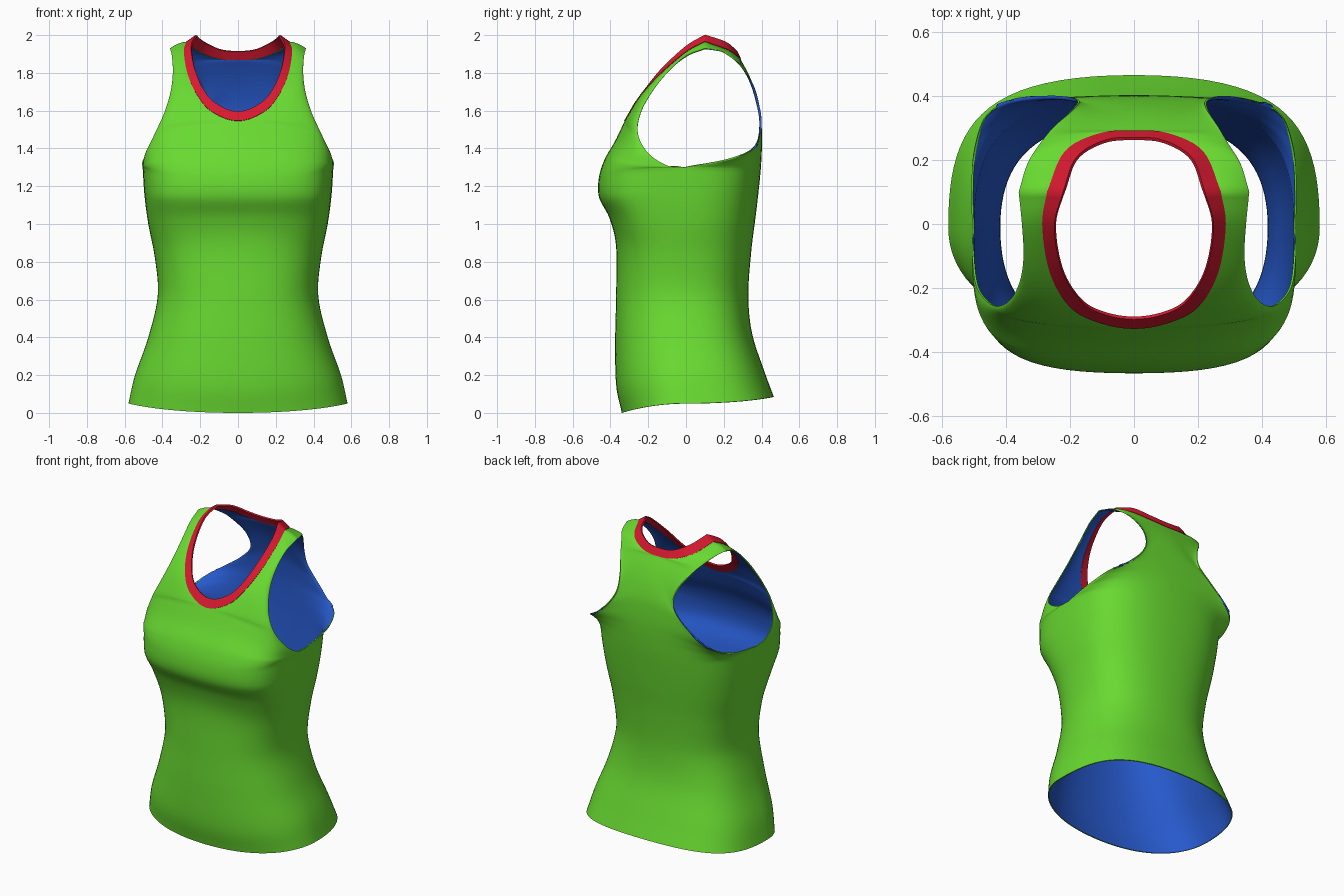
import bpy, bmesh
from mathutils import Vector

if "Cube" in bpy.data.objects:
    bpy.data.objects.remove(bpy.data.objects["Cube"])

SUB, COLS = 6, 22


def material(name, rgb):
    m = bpy.data.materials.new(name)
    m.diffuse_color = (*rgb, 1)
    m.use_nodes = True
    m.node_tree.nodes["Principled BSDF"].inputs["Base Color"].default_value = m.diffuse_color
    return m


GREEN = material("green_cloth", (0.14, 0.70, 0.03))
BLUE = material("blue_lining", (0.02, 0.10, 0.60))
RED = material("red_trim", (0.70, 0.01, 0.03))

# Side seam, hem to armpit (shared by front and back)
SEAM = [(.58, -.01, .05), (.545, -.01, .2), (.475, -.01, .4), (.425, -.01, .62),
        (.44, -.01, .82), (.475, -.01, 1.0), (.495, -.01, 1.15), (.505, -.01, 1.30)]
# Centre lines (y, z), hem to neckline
FRONT_MID = [(-.34, 0), (-.37, .15), (-.375, .38), (-.37, .62), (-.37, .88), (-.405, 1.03),
             (-.46, 1.14), (-.462, 1.24), (-.432, 1.34), (-.375, 1.44)]
BACK_MID = [(.465, .085), (.415, .22), (.35, .42), (.33, .62), (.345, .85), (.37, 1.05),
            (.385, 1.18), (.395, 1.28), (.40, 1.36), (.402, 1.42), (.402, 1.48), (.398, 1.55),
            (.388, 1.63), (.362, 1.72), (.328, 1.80)]
# Neckline seam, centre to shoulder, and the free lip of the trim
FRONT_NECK = [(0, -.325, 1.545), (.14, -.295, 1.595), (.215, -.24, 1.68),
              (.265, -.14, 1.79), (.285, 0, 1.91), (.27, .10, 1.965)]
FRONT_LIP = [(0, -.295, 1.595), (.12, -.27, 1.64), (.185, -.215, 1.715),
             (.23, -.125, 1.825), (.247, 0, 1.94), (.22, .10, 2.0)]
BACK_NECK = [(0, .29, 1.87), (.11, .28, 1.88), (.215, .225, 1.92), (.27, .10, 1.965)]
BACK_LIP = [(0, .268, 1.915), (.095, .258, 1.925), (.18, .205, 1.965), (.22, .10, 2.0)]
# Armhole edges, armpit to shoulder
FRONT_ARM = [(.505, -.1, 1.31), (.49, -.2, 1.375), (.44, -.255, 1.48), (.39, -.24, 1.59),
             (.357, -.18, 1.70), (.345, -.1, 1.80), (.35, 0, 1.89), (.36, .10, 1.93)]
BACK_ARM = [(.508, .1, 1.32), (.50, .22, 1.345), (.465, .33, 1.385), (.39, .38, 1.43),
            (.29, .40, 1.52), (.228, .39, 1.62), (.225, .36, 1.73), (.265, .30, 1.83),
            (.30, .24, 1.88), (.335, .18, 1.915), (.36, .10, 1.93)]
# Roundness of the cross-sections: (row, handle along x, handle along y)
FRONT_SHAPE = [(0, .7, .55), (3, .75, .6), (6, .9, .8), (8, .9, .75), (11, .6, .5), (15, .5, .5)]
BACK_SHAPE = [(0, .85, .65), (3, .75, .6), (7, .8, .7), (11, .6, .5), (18, .5, .5)]


def spline(pts, corner):
    """Smooth curve through pts, with a break in direction at index corner."""
    p = [Vector(q) for q in pts]
    last = len(p) - 1

    def tangent(i, out):
        if i in (0, corner, last):
            if i == last or (i == corner and not out and i > 0):
                return p[i] - p[i - 1]
            t = p[i + 1] - p[i]
            return Vector((t.x * 1.2, 0, 0)) if i == corner and p[i].x == 0 else t
        return (p[i + 1] - p[i - 1]) / 2

    res = []
    for i in range(last):
        a, b, m, n = p[i], p[i + 1], tangent(i, True), tangent(i + 1, False)
        for k in range(SUB):
            t = k / SUB
            t2, t3 = t * t, t * t * t
            res.append(a * (2*t3 - 3*t2 + 1) + m * (t3 - 2*t2 + t) + b * (3*t2 - 2*t3) + n * (t3 - t2))
    return res + [p[last]]


def shape_at(keys, r):
    for (r0, a0, b0), (r1, a1, b1) in zip(keys, keys[1:]):
        if r <= r1:
            t = (r - r0) / (r1 - r0)
            return a0 + (a1 - a0) * t, b0 + (b1 - b0) * t
    return keys[-1][1:]


def add_grid(bm, rows):
    v = [[bm.verts.new(q) for q in row] for row in rows]
    for r0, r1 in zip(v, v[1:]):
        for i in range(len(r0) - 1):
            bm.faces.new((r0[i], r0[i + 1], r1[i + 1], r1[i]))


def panel(bm, mid, neck, arm, shape, side, narrow=0.0):
    """Half of the front or back, swept from the centre/neck edge to the seam/armhole edge."""
    inner = spline([(0, y, z) for y, z in mid] + neck, len(mid))
    arm = [(x - narrow * max(0, 1 - abs(z - 1.65) / .22), y, z) for x, y, z in arm]
    outer = spline(SEAM + arm, len(SEAM) - 1)
    rows = []
    for j, (a, d) in enumerate(zip(inner, outer)):
        h1, h2 = shape_at(shape, j / SUB)
        b = Vector((a.x + h1 * (d.x - a.x), a.y, a.z))
        c = Vector((d.x, d.y + h2 * (a.y - d.y), d.z))
        row = []
        for i in range(COLS + 1):
            t = i / COLS
            u = 1 - t
            q = a * u**3 + b * (3*u*u*t) + c * (3*u*t*t) + d * t**3
            row.append((q.x * side, q.y, q.z))
        rows.append(row)
    add_grid(bm, rows)


def finish(bm, name, mats, thickness, offset):
    bmesh.ops.remove_doubles(bm, verts=bm.verts, dist=0.0008)
    bmesh.ops.recalc_face_normals(bm, faces=bm.faces)
    bm.normal_update()
    front = min(bm.faces, key=lambda f: f.calc_center_median().y)
    if front.normal.y > 0:
        bmesh.ops.reverse_faces(bm, faces=bm.faces)
    for f in bm.faces:
        f.smooth = True
    me = bpy.data.meshes.new(name)
    bm.to_mesh(me)
    bm.free()
    for m in mats:
        me.materials.append(m)
    ob = bpy.data.objects.new(name, me)
    bpy.context.collection.objects.link(ob)
    s = ob.modifiers.new("cloth", 'SOLIDIFY')
    s.thickness, s.offset = thickness, offset
    s.material_offset = len(mats) - 1
    bpy.context.view_layer.objects.active = ob
    ob.select_set(True)
    bpy.ops.object.modifier_apply(modifier=s.name)
    bpy.ops.object.shade_smooth_by_angle(angle=0.9)
    ob.select_set(False)


# Shirt body: green outside, blue inside; left back armhole is cut a little deeper
bm = bmesh.new()
for side in (1, -1):
    panel(bm, FRONT_MID, FRONT_NECK, FRONT_ARM, FRONT_SHAPE, side)
    panel(bm, BACK_MID, BACK_NECK, BACK_ARM, BACK_SHAPE, side, 0.0 if side > 0 else 0.06)
finish(bm, "shirt_body", [GREEN, BLUE], 0.006, -1)

# Red neckline trim
bm = bmesh.new()
for side in (1, -1):
    for neck, lip in ((FRONT_NECK, FRONT_LIP), (BACK_NECK, BACK_LIP)):
        rows = []
        for a, b in zip(spline(neck, 0), spline(lip, 0)):
            rows.append([(q.x * side, q.y, q.z) for q in (a, a.lerp(b, .5), b)])
        add_grid(bm, rows)
finish(bm, "neck_trim", [RED], 0.010, -0.4)
